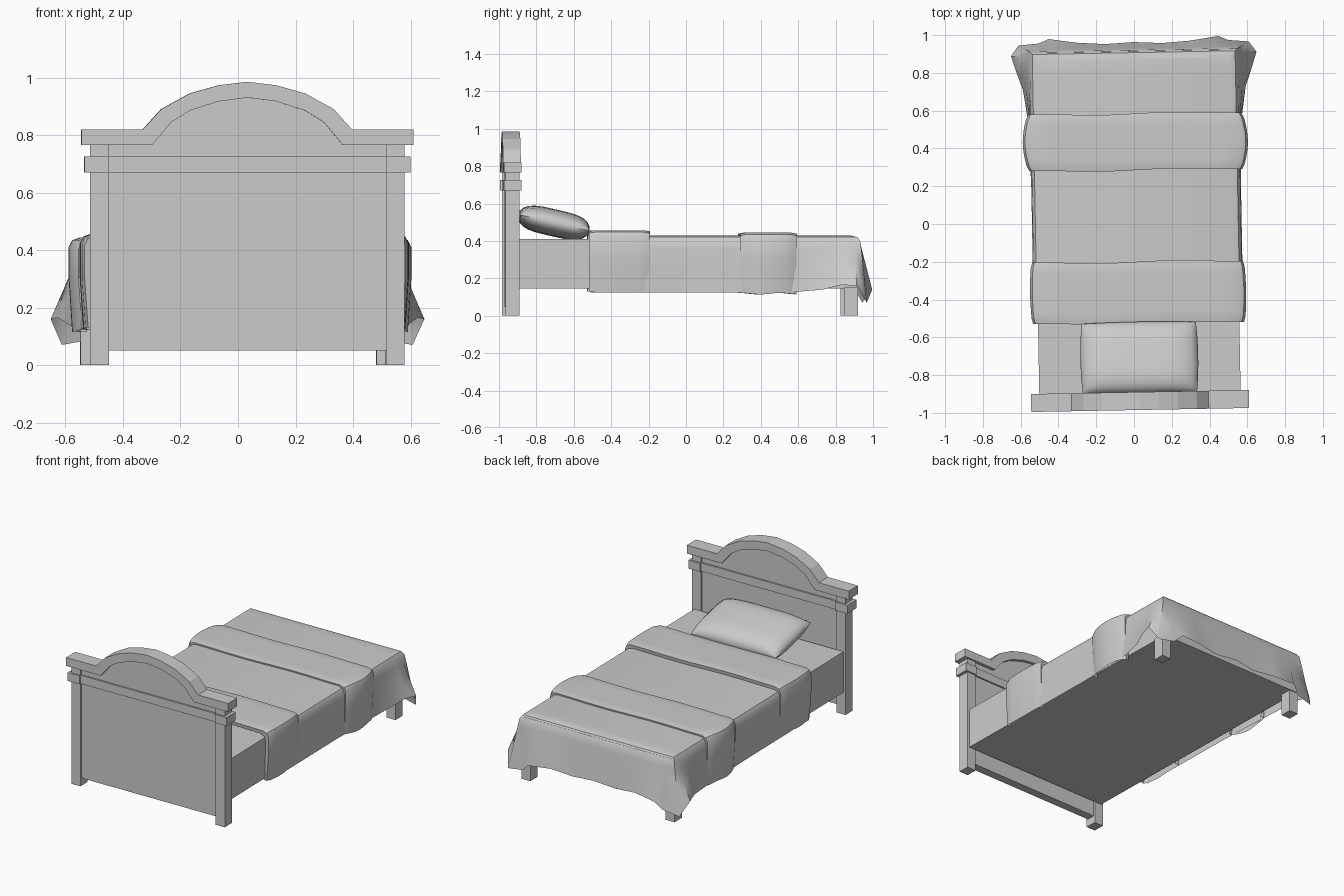
import bpy, bmesh, math
from mathutils import Matrix, Vector

if "Cube" in bpy.data.objects:
    bpy.data.objects.remove(bpy.data.objects["Cube"])

grey = bpy.data.materials.new("light_grey")
grey.use_nodes = True
grey.diffuse_color = (0.6, 0.6, 0.6, 1)
grey.node_tree.nodes["Principled BSDF"].inputs["Base Color"].default_value = (0.6, 0.6, 0.6, 1)

# The whole bed sits slightly turned and off centre
PLACE = Matrix.Rotation(0.0185, 4, 'Z') @ Matrix.Translation((0.015, 0, 0))


def finish(name, bm, smooth=False):
    bmesh.ops.remove_doubles(bm, verts=bm.verts, dist=0.0005)
    bmesh.ops.recalc_face_normals(bm, faces=bm.faces)
    bm.transform(PLACE)
    mesh = bpy.data.meshes.new(name)
    bm.to_mesh(mesh)
    bm.free()
    mesh.materials.append(grey)
    obj = bpy.data.objects.new(name, mesh)
    bpy.context.collection.objects.link(obj)
    if smooth:
        bpy.ops.object.select_all(action='DESELECT')
        bpy.context.view_layer.objects.active = obj
        obj.select_set(True)
        bpy.ops.object.shade_smooth_by_angle(angle=math.radians(40))
    return obj


def box(name, x0, x1, y0, y1, z0, z1):
    bm = bmesh.new()
    bmesh.ops.create_cube(bm, size=1)
    for v in bm.verts:
        v.co = Vector((x0 + (v.co.x + .5) * (x1 - x0),
                       y0 + (v.co.y + .5) * (y1 - y0),
                       z0 + (v.co.z + .5) * (z1 - z0)))
    return finish(name, bm)


def slab(name, outline, y0, y1):
    """Extrude an outline in x and z from y0 to y1."""
    bm = bmesh.new()
    face = bm.faces.new([bm.verts.new((x, y0, z)) for x, z in outline])
    ext = bmesh.ops.extrude_face_region(bm, geom=[face])
    verts = [e for e in ext["geom"] if isinstance(e, bmesh.types.BMVert)]
    bmesh.ops.translate(bm, verts=verts, vec=(0, y1 - y0, 0))
    return finish(name, bm)


def loft(bm, rows):
    """Join rows of points with quads and return the vertex rows."""
    grid = [[bm.verts.new(p) for p in row] for row in rows]
    for a, b in zip(grid, grid[1:]):
        for i in range(len(a) - 1):
            bm.faces.new((a[i], a[i + 1], b[i + 1], b[i]))
    return grid


def mirrored(half):
    """Half outline ending on the centre line, made whole."""
    return half + [(-x, z) for x, z in reversed(half[:-1])]


# Headboard: arched top, panel, rail
outer = mirrored([(-.577, .765), (-.577, .82), (-.363, .82), (-.3, .89),
                  (-.2, .945), (-.1, .973), (0, .985)])
inner = mirrored([(-.332, .765), (-.265, .845), (-.2, .885), (-.1, .917), (0, .93)])
slab("headboard_arch", outer + inner[::-1], -.985, -.89)
slab("headboard_panel", [(-.485, .05), (-.485, .766)] + inner + [(.485, .766), (.485, .05)],
     -.965, -.91)
box("headboard_rail", -.484, .484, -.975, -.9, .67, .725)

# Posts, collars and foot legs
for side, s in (("right", -1), ("left", 1)):
    a, b = sorted((s * .482, s * .547))
    box(side + "_head_post", a, b, -.975, -.9, 0, .766)
    box(side + "_foot_leg", a, b, .835, .91, 0, .15)
    a, b = sorted((s * .483, s * .567))
    box(side + "_post_collar", a, b, -.985, -.89, .67, .725)

box("mattress", -.533, .533, -.9, .915, .145, .41)

# Main blanket: top sheet and a hanging skirt that flares at the foot corners
W, FOOT = .555, .925
# x, y, flare in x, flare in y, hem height
side_cols = [(W, -.5, 0, 0, .125), (W, .2, 0, 0, .125), (W, .55, .01, 0, .125),
             (W, .72, .035, 0, .14), (W, .82, .07, 0, .165), (W, .89, .095, .01, .16),
             (W, FOOT, .055, .03, .07), (.5, FOOT, 0, .04, .09), (.45, FOOT, 0, .062, .14),
             (.3, FOOT, 0, .04, .15), (.15, FOOT, 0, .03, .135), (0, FOOT, 0, .038, .15)]
cols = side_cols + [(-x, y, -dx, dy, h) for x, y, dx, dy, h in side_cols[-2::-1]]
rows = []
for inset, z in ((.05, .428), (.018, .42), (.004, .4)):
    rows.append([(max(inset - W, min(W - inset, x)), min(y, FOOT - inset), z)
                 for x, y, *_ in cols])
for t in (.1, .5, 1):
    rows.append([(x + dx * t, y + dy * t, .38 + (h - .38) * t) for x, y, dx, dy, h in cols])
bm = bmesh.new()
top = loft(bm, rows)[0]
n = len(top)
for i in range(n // 2):
    ring = [top[i], top[i + 1], top[n - 2 - i], top[n - 1 - i]]
    ring = list(dict.fromkeys(ring))
    if len(ring) > 2:
        bm.faces.new(ring)
bmesh.ops.dissolve_degenerate(bm, dist=.0005, edges=bm.edges)
finish("main_blanket", bm, True)


# Folded bands laid across the blanket
def band(name, y0, y1, width, bulge, height, hem):
    bm = bmesh.new()
    rows = []
    steps = 10
    stations = [(y0 + .004, .03)] + [(y0 + (y1 - y0) * k / steps, .006 if k in (0, steps) else 0)
                                     for k in range(steps + 1)] + [(y1 - .004, .03)]
    for y, inset in stations:
        t = (y - y0) / (y1 - y0)
        w = width + bulge * math.sin(math.pi * t) - inset
        z = height - inset
        half = [(w - .012, hem + .004 * math.cos(9 * t)), (w, .3), (w, z - .035),
                (w - .012, z - .01), (w - .04, z)]
        section = half + [(w * k / 4, z) for k in (3, 2, 1, 0)]
        section += [(-x, zz) for x, zz in section[-2::-1]]
        rows.append([(x, y + .005 * math.sin(x * 9), zz) for x, zz in section])
    loft(bm, rows)
    finish(name, bm, True)


band("head_fold_band", -.525, -.2, .564, .008, .457, .127)
band("foot_fold_band", .285, .585, .57, .026, .444, .118)

# Pillow: two bulging sheets that meet in a seam, tilted toward the headboard
bm = bmesh.new()
N = 14
tilt = Matrix.Translation((.0, -.708, .497)) @ Matrix.Rotation(math.radians(-13), 4, 'X')
for s in (1, -1):
    rows = []
    for j in range(N + 1):
        v = math.sin(math.pi * (j / N - .5))
        row = []
        for i in range(N + 1):
            u = math.sin(math.pi * (i / N - .5))
            puff = .072 * ((1 - u ** 4) * (1 - v ** 4)) ** .5
            row.append(tilt @ Vector((.312 * u * (1 - .03 * v * v),
                                      .195 * v * (1 - .03 * u * u), s * puff)))
        rows.append(row)
    loft(bm, rows)
finish("pillow", bm, True)
